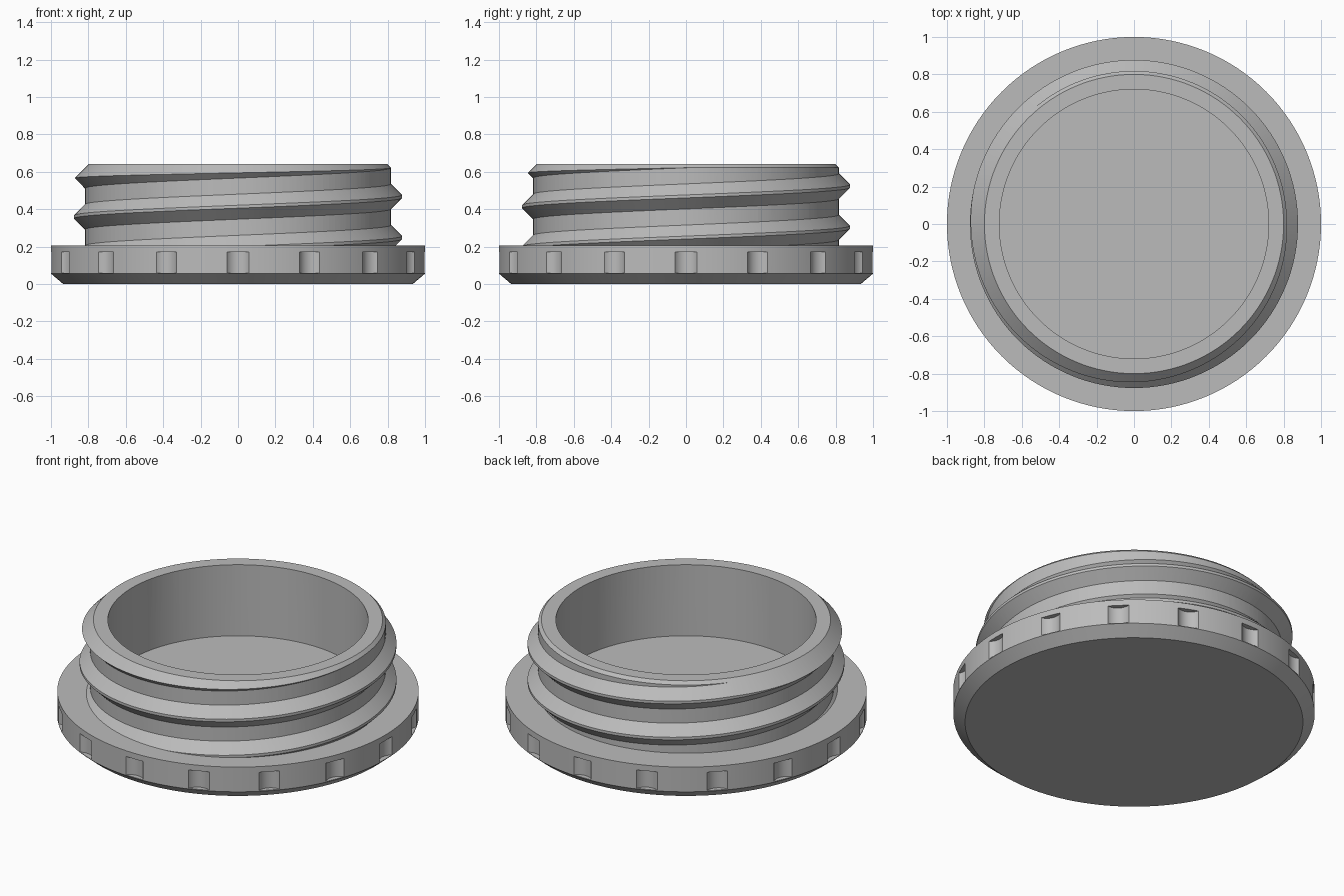
import bpy, bmesh, math

SEGMENTS = 128
HEIGHT, FLANGE_TOP = 0.64, 0.206
CORE_R, BORE_R, CREST_R = 0.818, 0.72, 0.877
PITCH = 0.22

if "Cube" in bpy.data.objects:
    bpy.data.objects.remove(bpy.data.objects["Cube"])

# One plain grey for the whole part
grey = bpy.data.materials.new("plain grey")
grey.use_nodes = True
grey.diffuse_color = (0.5, 0.5, 0.5, 1)
grey.node_tree.nodes["Principled BSDF"].inputs["Base Color"].default_value = (0.5, 0.5, 0.5, 1)


def make_object(name, bm):
    bmesh.ops.recalc_face_normals(bm, faces=bm.faces)
    mesh = bpy.data.meshes.new(name)
    bm.to_mesh(mesh)
    bm.free()
    mesh.materials.append(grey)
    obj = bpy.data.objects.new(name, mesh)
    bpy.context.collection.objects.link(obj)
    return obj


def lathe(name, profile, closed=False):
    """Turn a radius/height profile around the z axis."""
    bm = bmesh.new()
    verts = [bm.verts.new((r, 0, z)) for r, z in profile]
    edges = [bm.edges.new(pair) for pair in zip(verts, verts[1:])]
    if closed:
        edges.append(bm.edges.new((verts[-1], verts[0])))
    bmesh.ops.spin(bm, geom=verts + edges, cent=(0, 0, 0), axis=(0, 0, 1),
                   angle=math.tau, steps=SEGMENTS)
    bmesh.ops.remove_doubles(bm, verts=bm.verts, dist=1e-5)
    return make_object(name, bm)


def helix(name, profile, z_at_zero, start, end):
    """Sweep a closed radius/height profile along a rising helix, in turns."""
    bm = bmesh.new()
    rings = []
    for i in range(round(start * SEGMENTS), round(end * SEGMENTS) + 1):
        a = math.tau * i / SEGMENTS
        rise = z_at_zero + PITCH * i / SEGMENTS
        rings.append([bm.verts.new((r * math.cos(a), r * math.sin(a), rise + z))
                      for r, z in profile])
    n = len(profile)
    for lower, upper in zip(rings, rings[1:]):
        for k in range(n):
            j = (k + 1) % n
            bm.faces.new((lower[k], lower[j], upper[j], upper[k]))
    bm.faces.new(rings[0])
    bm.faces.new(rings[-1])
    return make_object(name, bm)


def select_only(obj):
    bpy.ops.object.select_all(action='DESELECT')
    obj.select_set(True)
    bpy.context.view_layer.objects.active = obj


def combine(obj, other, operation):
    select_only(obj)
    mod = obj.modifiers.new("combine", 'BOOLEAN')
    mod.operation, mod.object, mod.solver = operation, other, 'EXACT'
    bpy.ops.object.modifier_apply(modifier=mod.name)
    bpy.data.objects.remove(other)


def shade(obj):
    select_only(obj)
    bpy.ops.object.shade_smooth_by_angle(angle=math.radians(25))


# Flange with a chamfered lower edge
flange = lathe("flange", [(0, 0), (0.935, 0), (1, 0.055), (1, FLANGE_TOP), (0, FLANGE_TOP)])

# Scooped grip notches around the rim
notches = bmesh.new()
for i in range(16):
    a = math.tau * i / 16
    made = bmesh.ops.create_cone(notches, cap_ends=True, segments=48,
                                 radius1=0.075, radius2=0.075, depth=0.112)
    bmesh.ops.translate(notches, verts=made["verts"],
                        vec=(1.045 * math.cos(a), 1.045 * math.sin(a), 0.115))
combine(flange, make_object("notch_cutter", notches), 'DIFFERENCE')
shade(flange)

# Hollow neck, left overlong so the top can be trimmed together with the thread
neck = lathe("threaded_neck", [(BORE_R, 0.1), (CORE_R, 0.1), (CORE_R, 0.85), (BORE_R, 0.85)],
             closed=True)

# Screw thread with sloped flanks and a narrow flat crest
thread = helix("thread", [(0.8, -0.085), (CREST_R, -0.008), (CREST_R, 0.008), (0.8, 0.085)],
               0.248, -0.5, 2.05)
combine(neck, thread, 'UNION')

# Trim the neck and thread to a flat top with a chamfered lip
envelope = lathe("trim_envelope", [(0, 0.02), (0.9, 0.02), (0.9, HEIGHT - 0.1),
                                   (0.8, HEIGHT), (0, HEIGHT)])
combine(neck, envelope, 'INTERSECT')
shade(neck)
